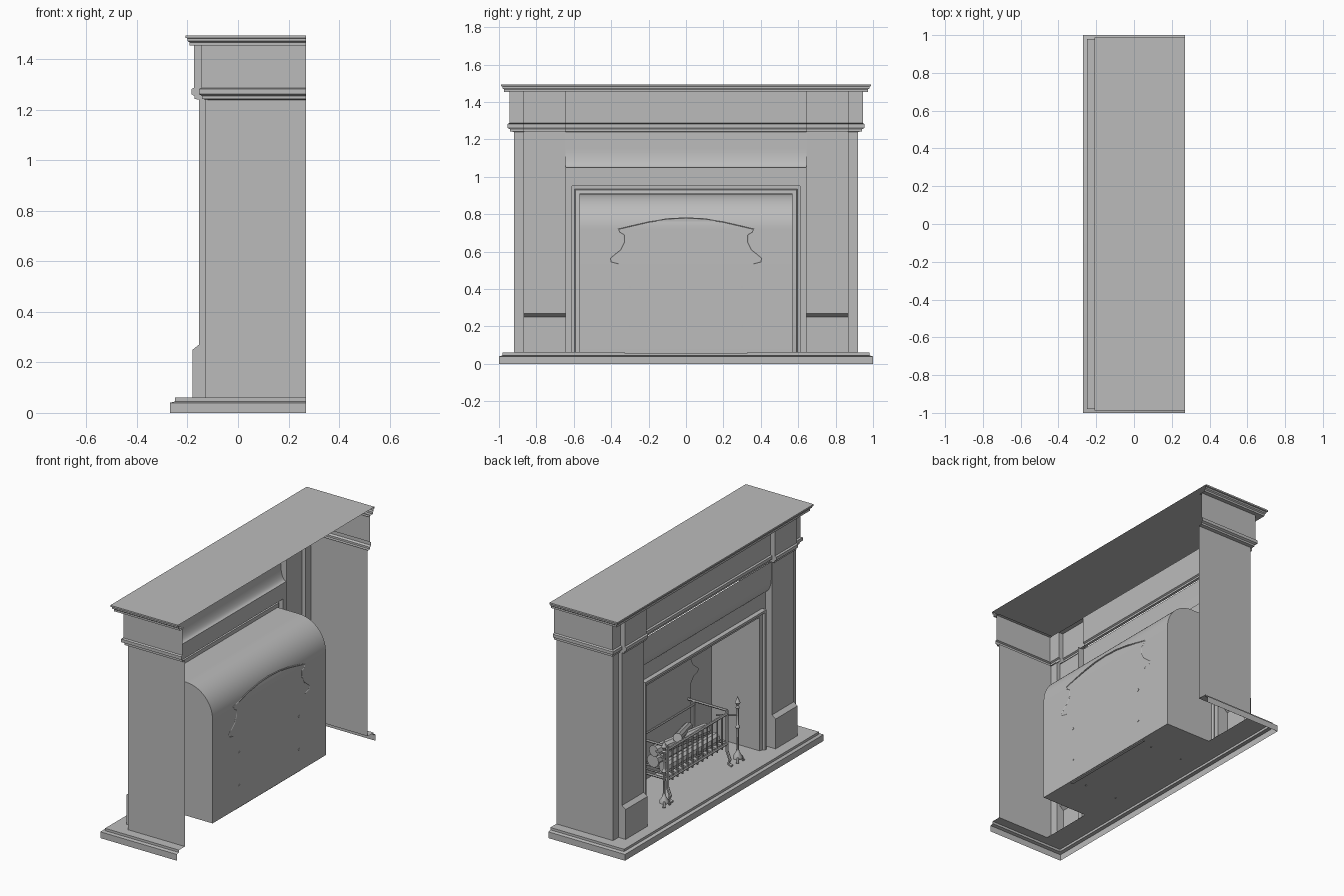
import bpy, bmesh, math
from mathutils import Vector

cube = bpy.data.objects.get("Cube")
if cube:
    bpy.data.objects.remove(cube, do_unlink=True)

stone = bpy.data.materials.new("plain_grey")
stone.use_nodes = True
GREY = (0.5, 0.5, 0.5, 1)
stone.diffuse_color = GREY
stone.node_tree.nodes["Principled BSDF"].inputs["Base Color"].default_value = GREY
parts = []


def add(name, data):
    obj = bpy.data.objects.new(name, data)
    bpy.context.scene.collection.objects.link(obj)
    data.materials.append(stone)
    parts.append(obj)
    return obj


def finish(name, bm):
    bmesh.ops.recalc_face_normals(bm, faces=bm.faces)
    mesh = bpy.data.meshes.new(name)
    bm.to_mesh(mesh)
    bm.free()
    return add(name, mesh)


def skin(name, rows, cap=False):
    """Open surface through rows of points; cap closes the last row."""
    bm = bmesh.new()
    grid = [[bm.verts.new(p) for p in row] for row in rows]
    for a, b in zip(grid, grid[1:]):
        for i in range(len(a) - 1):
            bm.faces.new((a[i], a[i + 1], b[i + 1], b[i]))
    if cap:
        bm.faces.new(grid[-1])
    return finish(name, bm)


def sheet(name, x0, x1, y0, y1, z):
    skin(name, [[(x0, y0, z), (x1, y0, z)], [(x0, y1, z), (x1, y1, z)]])


def u_path(x, y, z):
    return [(BACK, -y, z), (x, -y, z), (x, y, z), (BACK, y, z)]


def rod(name, points, radius, closed=False):
    curve = bpy.data.curves.new(name, 'CURVE')
    curve.dimensions = '3D'
    curve.bevel_depth = radius
    curve.bevel_resolution = 1
    curve.use_fill_caps = True
    spline = curve.splines.new('POLY')
    spline.points.add(len(points) - 1)
    for p, co in zip(spline.points, points):
        p.co = (*co, 1)
    spline.use_cyclic_u = closed
    return add(name, curve)


def lathe(name, profile, centre, sides=10):
    rows = [[(centre[0] + r * math.cos(2 * math.pi * i / sides),
              centre[1] + r * math.sin(2 * math.pi * i / sides), z)
             for i in range(sides + 1)] for r, z in profile]
    return skin(name, rows)


BACK, FLOOR = 0.27, 0.06
OPEN_Y, OPEN_Z = 0.57, 0.91
PIL_IN, PIL_OUT = 0.645, 0.865

# Stepped hearth, hollow underneath
skin("hearth_edge", [u_path(*p) for p in
     ((-0.27, 1, 0), (-0.27, 1, 0.04), (-0.25, 0.98, 0.045), (-0.25, 0.98, FLOOR))])
sheet("hearth_floor", -0.25, -0.1, -0.98, 0.98, FLOOR)
sheet("firebox_floor", -0.1, 0.22, -OPEN_Y, OPEN_Y, FLOOR)
for s, side in ((1, "left"), (-1, "right")):
    sheet("hearth_strip_" + side, -0.1, BACK, s * 0.92, s * 0.98, FLOOR)

    # Pier with a pilaster and its thicker foot
    rows = []
    for px, z in ((-0.18, FLOOR), (-0.18, 0.25), (-0.155, 0.27), (-0.155, 1.245)):
        rows.append([(x, s * y, z) for x, y in
                     ((BACK, 0.92), (-0.13, 0.92), (-0.13, PIL_OUT), (px, PIL_OUT),
                      (px, PIL_IN), (-0.11, PIL_IN))])
    skin("pier_" + side, rows)


# Entablature stepping forward over the pilasters
def broken_path(o, z):
    half = [(BACK, 0.92 + o), (-0.12 - o, 0.92 + o), (-0.12 - o, PIL_OUT),
            (-0.15 - o, PIL_OUT), (-0.15 - o, PIL_IN), (-0.12 - o, PIL_IN)]
    return [(x, -y, z) for x, y in half] + [(x, y, z) for x, y in reversed(half)]


skin("entablature", [broken_path(*p) for p in
     ((0, 1.24), (0.022, 1.243), (0.022, 1.255), (0.035, 1.262), (0.035, 1.282),
      (0.025, 1.287), (0.025, 1.458))])

# Mantel shelf
skin("mantel_shelf", [u_path(-0.15 - o, 0.93 + o, z) for o, z in
     ((-0.005, 1.455), (0.042, 1.455), (0.042, 1.467), (0.05, 1.473), (0.05, 1.483),
      (0.058, 1.485), (0.058, 1.495))], cap=True)

# Swelling panel above the opening
profile = [(-0.11, 0.985), (-0.11, 1.05)]
for i in range(9):
    a = math.pi / 2 * i / 8
    profile.append((-0.115 - 0.035 * math.sin(a), 1.15 - 0.1 * math.cos(a)))
profile.append((-0.15, 1.245))
skin("overmantel_panel", [[(x, -PIL_IN, z), (x, PIL_IN, z)] for x, z in profile])

# Moulded frame around the opening
skin("opening_frame", [[(x, -OPEN_Y - o, FLOOR), (x, -OPEN_Y - o, OPEN_Z + o),
                        (x, OPEN_Y + o, OPEN_Z + o), (x, OPEN_Y + o, FLOOR)]
     for o, x in ((0, -0.1), (0, -0.12), (0.02, -0.125), (0.025, -0.14),
                  (0.04, -0.14), (0.04, -0.11), (0.075, -0.11))])

# Firebox with a rounded top at the back
R = 0.19
profile = [(-0.1, OPEN_Z)]
for i in range(17):
    a = math.pi / 2 * i / 16
    profile.append((0.22 - R + R * math.sin(a), OPEN_Z - R + R * math.cos(a)))
profile.append((0.22, FLOOR))
skin("firebox_shell", [[(x, -OPEN_Y, z), (x, OPEN_Y, z)] for x, z in profile])
for s, side in ((1, "left"), (-1, "right")):
    bm = bmesh.new()
    bm.faces.new([bm.verts.new((x, s * OPEN_Y, z)) for x, z in profile + [(-0.1, FLOOR)]])
    finish("firebox_side_" + side, bm)

# Shaped iron fireback, its rim showing through the back wall
half = [(0.1, 0.775), (0.2, 0.76), (0.3, 0.737), (0.36, 0.722), (0.355, 0.705),
        (0.33, 0.69), (0.33, 0.65), (0.35, 0.61), (0.405, 0.565), (0.4, 0.545),
        (0.36, 0.535), (0.33, 0.5), (0.33, 0.055)]
outline = [(-y, z) for y, z in reversed(half)] + [(0, 0.78)] + half
bm = bmesh.new()
face = bm.faces.new([bm.verts.new((0.195, y, z)) for y, z in outline])
new = bmesh.ops.extrude_face_region(bm, geom=[face])["geom"]
bmesh.ops.translate(bm, vec=(0.02, 0, 0),
                    verts=[v for v in new if isinstance(v, bmesh.types.BMVert)])
finish("fireback", bm)
rod("fireback_rim", [(0.2185, y, z) for y, z in outline[2:-2]], 0.004)

# Fire basket
GX, GY, LOW, HIGH = -0.08, 0.3, 0.2, 0.39
for z in (LOW, HIGH):
    rod("basket_front_rail", [(GX, -GY, z), (GX, GY, z)], 0.009)
    rod("basket_back_rail", [(0.15, -GY, z), (0.15, GY, z)], 0.007)
for i in range(13):
    y = -GY + 2 * GY * i / 12
    rod("basket_bar", [(GX, y, LOW - 0.02), (GX, y, HIGH)], 0.006)
    rod("grate_bar", [(GX, y, LOW), (0.15, y, LOW)], 0.006)
for s, side in ((1, "left"), (-1, "right")):
    for z in (LOW, HIGH + 0.02):
        rod("basket_side_rail_" + side, [(GX, s * GY, z), (0.223, s * GY, z)], 0.008)
    for x in (GX, 0.15):
        rod("basket_leg_" + side, [(x, s * GY, HIGH + 0.02), (x, s * GY, 0.15),
                                   (x - 0.02, s * GY, 0.1), (x - 0.01, s * GY, 0.075),
                                   (x - 0.035, s * GY, 0.066)], 0.01)

    # Andiron with a turned post, pointed finial and splayed feet
    ax, ay = -0.105, s * 0.37
    lathe("andiron_post_" + side,
          ((0.028, 0.085), (0.028, 0.1), (0.012, 0.125), (0.007, 0.15), (0.007, 0.27),
           (0.015, 0.285), (0.007, 0.3), (0.007, 0.4), (0.013, 0.41), (0.006, 0.42),
           (0.016, 0.44), (0.001, 0.48)), (ax, ay))
    for d in (-1, 1):
        rod("andiron_foot_" + side, [(ax, ay, 0.11), (ax - 0.015, ay + d * 0.02, 0.095),
                                     (ax - 0.02, ay + d * 0.03, 0.068)], 0.008)
    rod("andiron_arm_" + side, [(ax, ay, 0.36), (0.0, s * GY, 0.36)], 0.006)

# Logs stacked in the basket
for a, b, r in (((-0.03, -0.25, 0.24), (-0.02, 0.25, 0.24), 0.038),
                ((0.07, -0.26, 0.24), (0.08, 0.22, 0.245), 0.042),
                ((0.0, -0.2, 0.31), (0.06, 0.24, 0.32), 0.036),
                ((0.09, -0.15, 0.32), (-0.01, 0.1, 0.37), 0.028)):
    log = rod("log", [Vector(a), Vector(b)], r)
    log.data.bevel_resolution = 3

# Turn the rods into meshes and shade
bpy.ops.object.select_all(action='DESELECT')
for obj in parts:
    obj.select_set(True)
bpy.context.view_layer.objects.active = parts[0]
bpy.ops.object.convert(target='MESH')
bpy.ops.object.shade_smooth_by_angle(angle=math.radians(35))
